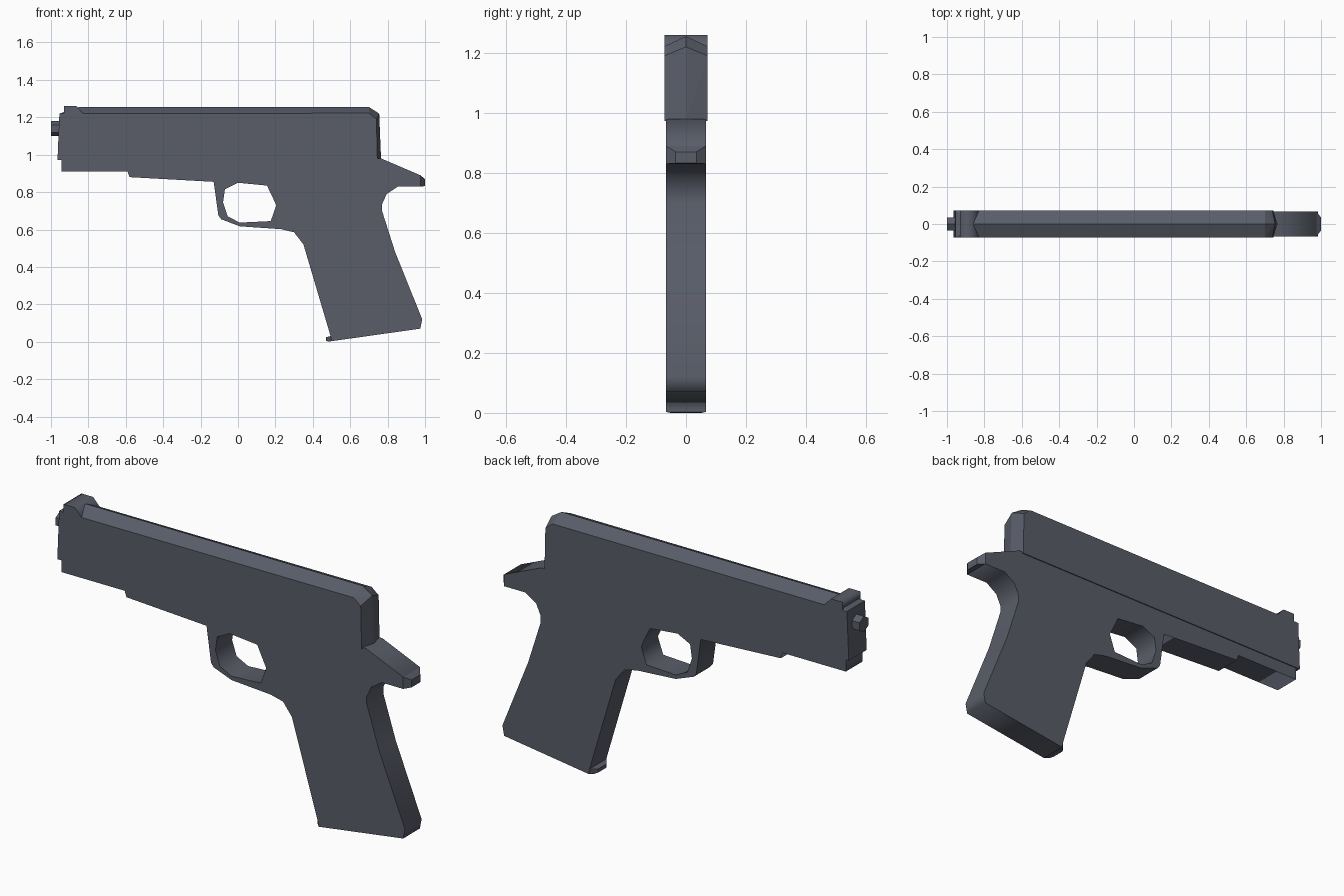
import bpy, bmesh, math

if "Cube" in bpy.data.objects:
    bpy.data.objects.remove(bpy.data.objects["Cube"])

metal = bpy.data.materials.new("dark_metal")
metal.diffuse_color = (0.10, 0.11, 0.14, 1)
metal.use_nodes = True
metal.node_tree.nodes["Principled BSDF"].inputs["Base Color"].default_value = metal.diffuse_color


def finish(name, bm):
    bmesh.ops.remove_doubles(bm, verts=bm.verts, dist=0.0005)
    bmesh.ops.dissolve_limit(bm, angle_limit=math.radians(1),
                             verts=bm.verts, edges=bm.edges)
    bmesh.ops.recalc_face_normals(bm, faces=bm.faces)
    mesh = bpy.data.meshes.new(name)
    bm.to_mesh(mesh)
    bm.free()
    mesh.materials.append(metal)
    obj = bpy.data.objects.new(name, mesh)
    bpy.context.collection.objects.link(obj)
    return obj


def hull(name, points):
    """Convex solid; every (x, y, z) is mirrored across y = 0."""
    bm = bmesh.new()
    for x, y, z in points:
        for s in ((1, -1) if y else (1,)):
            bm.verts.new((x, s * y, z))
    bmesh.ops.convex_hull(bm, input=bm.verts)
    return finish(name, bm)


def plate(name, outlines, half):
    """Flat x-z outlines (later ones are holes) thickened along y."""
    curve = bpy.data.curves.new(name, 'CURVE')
    curve.dimensions = '2D'
    curve.fill_mode = 'BOTH'
    curve.extrude = half
    for pts in outlines:
        sp = curve.splines.new('POLY')
        sp.points.add(len(pts) - 1)
        for p, (x, z) in zip(sp.points, pts):
            p.co = (x, z, 0, 1)
        sp.use_cyclic_u = True
    tmp = bpy.data.objects.new(name + "_curve", curve)
    bpy.context.collection.objects.link(tmp)
    bpy.context.view_layer.update()
    mesh = tmp.evaluated_get(bpy.context.evaluated_depsgraph_get()).to_mesh()
    bm = bmesh.new()
    bm.from_mesh(mesh)
    for v in bm.verts:
        x, z, y = v.co
        v.co = (x, y, z)
    bpy.data.objects.remove(tmp)
    bpy.data.curves.remove(curve)
    return finish(name, bm)


W, F = 0.072, 0.067   # half widths of slide and frame

# Frame, guard and grip in one outline with the trigger opening
frame = [(-0.945, 0.98), (-0.945, 0.91), (-0.59, 0.91), (-0.58, 0.88),
         (-0.13, 0.855), (-0.105, 0.675), (-0.09, 0.655), (0.01, 0.617),
         (0.23, 0.602), (0.30, 0.585), (0.35, 0.52), (0.39, 0.39),
         (0.495, 0.03), (0.50, 0.003), (0.975, 0.07), (0.985, 0.12),
         (0.84, 0.48), (0.77, 0.70), (0.77, 0.735), (0.795, 0.79),
         (0.855, 0.83), (0.975, 0.83), (0.975, 0.89), (0.765, 0.98)]
opening = [(-0.07, 0.815), (0.0, 0.85), (0.155, 0.835), (0.205, 0.73),
           (0.175, 0.645), (0.01, 0.637), (-0.055, 0.67), (-0.08, 0.745)]
plate("frame", [frame, opening], F)

# Tapered end of the rear tang
hull("tang_tip", [(0.975, F, 0.83), (0.975, F, 0.89),
                  (1.0, 0.035, 0.832), (1.0, 0.035, 0.87)])

# Small lip at the front foot of the grip
hull("grip_lip", [(0.50, F, 0.003), (0.495, F, 0.03), (0.485, 0.05, 0.0),
                  (0.47, 0.035, 0.006), (0.47, 0.035, 0.024)])

# Slide with ridged top and pointed rear
hull("slide", [(-0.965, W, 0.972), (-0.955, W, 1.22),
               (-0.85, 0, 1.255), (0.70, 0, 1.255), (0.755, 0, 1.22),
               (0.765, 0, 0.972),
               (0.70, W, 1.222), (0.74, W, 1.19), (0.745, W, 0.972)])

# Front sight
plate("front_sight", [[(-0.93, 1.215), (-0.93, 1.26), (-0.865, 1.26),
                       (-0.83, 1.222), (-0.83, 1.215)]], W)

# Six-sided muzzle
hull("muzzle", [(x, 0.04 * round(math.sin(math.radians(a)), 4),
                 1.14 + 0.04 * math.cos(math.radians(a)))
                for x in (-1.0, -0.94) for a in (0, 60, 120, 180)])
